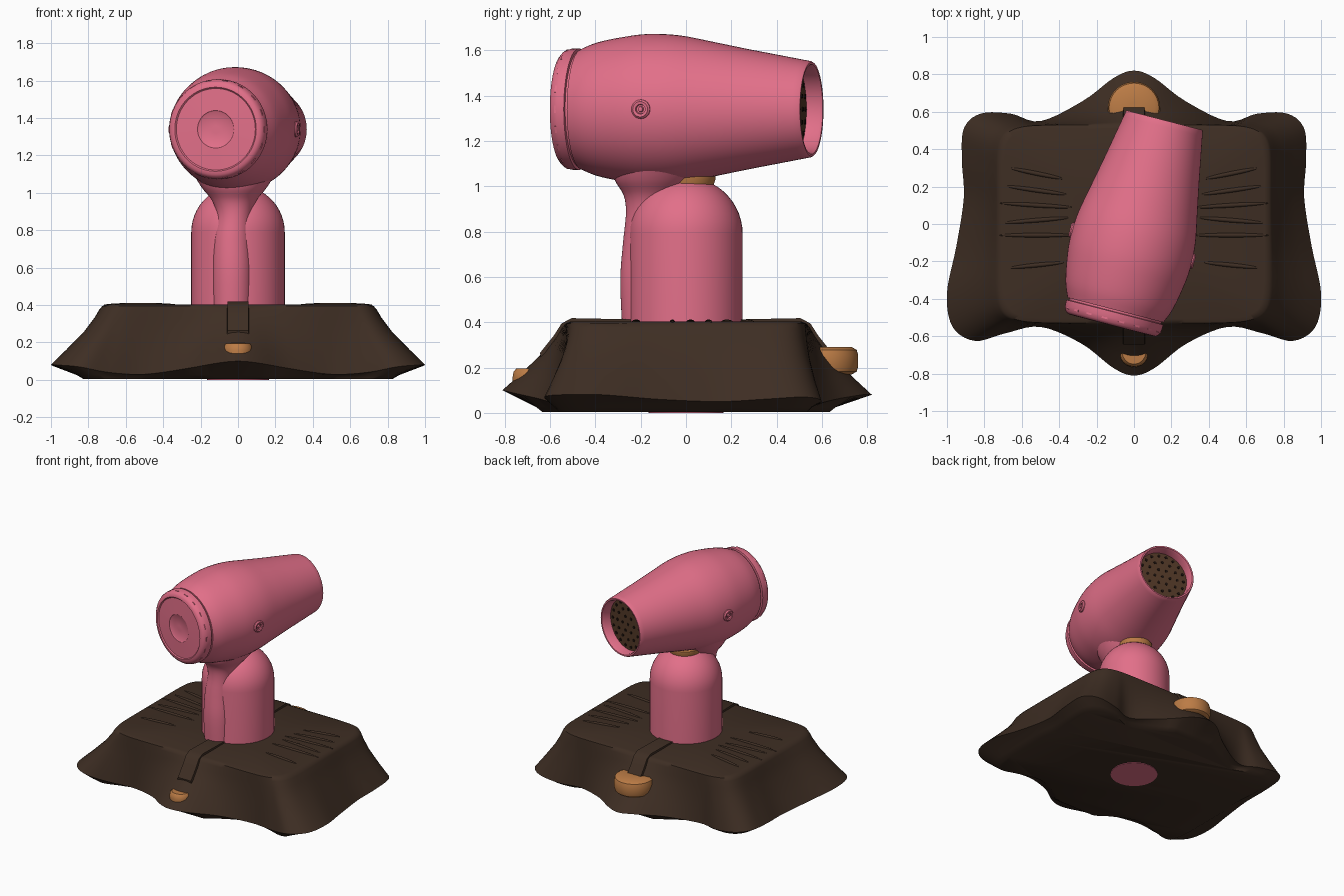
import bpy, bmesh, math
from mathutils import Vector, Matrix

if "Cube" in bpy.data.objects:
    bpy.data.objects.remove(bpy.data.objects["Cube"])


def material(name, rgb):
    m = bpy.data.materials.new(name)
    m.diffuse_color = (*rgb, 1)
    m.use_nodes = True
    m.node_tree.nodes["Principled BSDF"].inputs["Base Color"].default_value = m.diffuse_color
    return m


PINK = material("pink", (0.76, 0.16, 0.25))
BROWN = material("dark_brown", (0.048, 0.027, 0.017))
ORANGE = material("orange_tan", (0.50, 0.20, 0.06))
GRILLE = material("grille_brown", (0.085, 0.040, 0.020))
HOLE = material("hole_black", (0.012, 0.006, 0.004))


def loft(name, rings, mat, matrix=None, angle=40, caps=True):
    """Skin a list of closed point rings."""
    bm = bmesh.new()
    vr = [[bm.verts.new(p) for p in r] for r in rings]
    n = len(rings[0])
    for a, b in zip(vr, vr[1:]):
        for i in range(n):
            j = (i + 1) % n
            bm.faces.new((a[i], a[j], b[j], b[i]))
    if caps:
        bm.faces.new(vr[0][::-1])
        bm.faces.new(vr[-1])
    bmesh.ops.recalc_face_normals(bm, faces=bm.faces)
    me = bpy.data.meshes.new(name)
    bm.to_mesh(me)
    bm.free()
    ob = bpy.data.objects.new(name, me)
    bpy.context.collection.objects.link(ob)
    me.materials.append(mat)
    if matrix:
        me.transform(matrix)
    bpy.ops.object.select_all(action='DESELECT')
    ob.select_set(True)
    bpy.context.view_layer.objects.active = ob
    bpy.ops.object.shade_smooth_by_angle(angle=math.radians(angle))
    return ob


def circle(rx, ry, z, cx=0, cy=0, n=48):
    return [(cx + rx * math.cos(2 * math.pi * i / n),
             cy + ry * math.sin(2 * math.pi * i / n), z) for i in range(n)]


def lathe(name, prof, mat, matrix=None, n=48, angle=40):
    return loft(name, [circle(r, r, z, n=n) for r, z in prof], mat, matrix, angle)


def box_rings(x, y, z):
    return [[(-x, -y, s), (x, -y, s), (x, y, s), (-x, y, s)] for s in (-z, z)]


def spline(pts, steps, closed):
    """Catmull-Rom through points."""
    n, out = len(pts), []
    for i in range(n if closed else n - 1):
        g = lambda k: Vector(pts[k % n] if closed else pts[max(0, min(n - 1, k))])
        a, b, c, d = g(i - 1), g(i), g(i + 1), g(i + 2)
        for s in range(steps):
            t = s / steps
            out.append(0.5 * (2 * b + (c - a) * t + (2 * a - 5 * b + 4 * c - d) * t * t
                              + (3 * b - a - 3 * c + d) * t ** 3))
    if not closed:
        out.append(Vector(pts[-1]))
    return out


# dryer frame: local z runs along the barrel toward the nozzle
AXIS = (Matrix.Translation((0.02, 0, 1.34)) @ Matrix.Rotation(math.radians(-14.5), 4, 'Z')
        @ Matrix.Rotation(math.radians(-90), 4, 'X'))

# dryer barrel, hollow at the nozzle
body = spline([(0.265, -0.475), (0.295, -0.40), (0.318, -0.29), (0.332, -0.17), (0.326, -0.03),
               (0.298, 0.12), (0.268, 0.27), (0.240, 0.42), (0.213, 0.565)], 4, False)
lathe("dryer_barrel", [tuple(p) for p in body] +
      [(0.208, 0.573), (0.198, 0.572), (0.192, 0.56), (0.188, 0.48)], PINK, AXIS, 64)

# rear cap with stepped disc and ribs
lathe("rear_cap", [(0.255, -0.47), (0.255, -0.485), (0.268, -0.488), (0.267, -0.52), (0.258, -0.545),
                   (0.243, -0.558), (0.225, -0.560), (0.218, -0.553), (0.10, -0.557),
                   (0.094, -0.552), (0.02, -0.552)], PINK, AXIS, 64)
for i in range(18):
    rot = Matrix.Rotation(2 * math.pi * i / 18, 4, 'Z')
    loft("cap_rib", box_rings(0.006, 0.016, 0.022), PINK,
         AXIS @ rot @ Matrix.Translation((0.259, 0, -0.512)))

# nozzle grille with holes
lathe("nozzle_grille", [(0.19, 0.49), (0.19, 0.50), (0.01, 0.502)], GRILLE, AXIS)
for count, rad in ((1, 0), (6, 0.06), (12, 0.115), (18, 0.165)):
    for i in range(count):
        a = 2 * math.pi * i / count
        lathe("grille_hole", [(0.011, 0.499), (0.011, 0.505)], HOLE,
              AXIS @ Matrix.Translation((rad * math.cos(a), rad * math.sin(a), 0)), 10)

# side pivot knobs
for side in (1, -1):
    m = (AXIS @ Matrix.Translation((0.318 * side, 0, -0.12))
         @ Matrix.Rotation(math.radians(90 * side), 4, 'Y'))
    lathe("side_knob", [(0.044, -0.02), (0.042, 0.018), (0.034, 0.026), (0.022, 0.024),
                        (0.019, 0.012), (0.013, 0.012), (0.011, 0.024), (0.004, 0.026)], PINK, m, 24)

# handle flaring into the barrel
handle = spline([(0.35, -0.03, -0.19, 0.10, 0.09), (0.58, -0.03, -0.19, 0.105, 0.10),
                 (0.75, -0.03, -0.18, 0.10, 0.098), (0.88, -0.02, -0.165, 0.095, 0.10),
                 (0.96, -0.02, -0.15, 0.12, 0.125), (1.03, -0.02, -0.13, 0.175, 0.185),
                 (1.12, -0.02, -0.10, 0.23, 0.23)], 4, False)
loft("handle", [circle(s[3], s[4], s[0], s[1], s[2]) for s in handle], PINK)

# domed post reaching the ground
dome = [(0.25 * math.cos(math.radians(a)), 0.79 + 0.25 * math.sin(math.radians(a)))
        for a in range(0, 86, 7)]
lathe("domed_post", [(0.165, 0), (0.165, 0.1), (0.25, 0.12)] + dome, PINK)
lathe("post_collar", [(0.11, 1.00), (0.12, 1.03), (0.12, 1.045), (0.10, 1.055)], ORANGE,
      Matrix.Translation((0, 0.01, 0)))

# draped cloth: right half of the hem, mirrored to the left
half = [(0, 0.82, 0.08), (0.11, 0.78, 0.08), (0.27, 0.66, 0.06), (0.5, 0.55, 0.03),
        (0.66, 0.59, 0.04), (0.82, 0.59, 0.06), (0.91, 0.51, 0.07), (0.92, 0.34, 0.06),
        (0.91, 0.14, 0.05), (0.95, -0.12, 0.06), (1.0, -0.37, 0.08), (0.97, -0.55, 0.08),
        (0.85, -0.625, 0.07), (0.69, -0.585, 0.04), (0.5, -0.55, 0.03), (0.28, -0.64, 0.06),
        (0.11, -0.77, 0.09), (0, -0.81, 0.10)]
hem = spline(half + [(-x, y, z) for x, y, z in half[-2:0:-1]], 5, True)


def rounded_rect(p, a, b, n):
    """Point of a rounded rectangle on the ray toward p."""
    return Vector((p.x, p.y, 0)) / ((abs(p.x) / a) ** n + (abs(p.y) / b) ** n) ** (1 / n)


top = [rounded_rect(p, 0.725, 0.53, 9) for p in hem]
rings = [[(q.x * 0.3, q.y * 0.3, 0.402) for q in top], [(q.x * 0.96, q.y * 0.96, 0.403) for q in top]]
for t, f in ((0, 0.98), (0.06, 0.92), (0.15, 0.79), (0.35, 0.56), (0.7, 0.25), (1, 0)):
    rings.append([(q.x + (p.x - q.x) * t, q.y + (p.y - q.y) * t, p.z + (0.402 - p.z) * f)
                  for p, q in zip(hem, top)])
under = []
for p in hem:
    a, b = Vector((p.x, p.y, 0)) * 0.93, rounded_rect(p, 0.86, 0.66, 8)
    under.append(min(a, b, key=lambda v: v.length))
rings.append([(q.x, q.y, 0.025) for q in under])
rings.append([(q.x * 0.96, q.y * 0.96, 0.004) for q in under])
loft("draped_cloth", rings, BROWN, angle=50)


def blob(name, loc, size, mat, rot=0):
    prof = [(math.cos(math.radians(a)), math.sin(math.radians(a))) for a in range(-85, 86, 17)]
    m = (Matrix.Translation(loc) @ Matrix.Rotation(rot, 4, 'Z')
         @ Matrix.Diagonal((*size, 1)))
    return lathe(name, prof, mat, m, 20, 60)


# stretch wrinkles fanning out on the cloth top
for side in (1, -1):
    for y, tilt, ln in ((-0.22, -0.10, 0.15), (-0.06, 0.0, 0.20), (0.02, -0.08, 0.18),
                        (0.10, 0.06, 0.20), (0.18, 0.14, 0.17), (0.27, 0.2, 0.15)):
        blob("cloth_wrinkle", (side * 0.52, y, 0.40), (ln, 0.012, 0.012), BROWN, side * tilt)

# strap folds at front and back of the cloth
for s in (1, -1):
    path = [(0.2, 0.402), (0.50, 0.408), (0.545, 0.385), (0.58, 0.33), (0.64, 0.255)]
    loft("cloth_strap", [[(-0.06, s * y, z - 0.02), (0.06, s * y, z - 0.02),
                          (0.055, s * (y + 0.004), z + 0.010), (-0.055, s * (y + 0.004), z + 0.010)]
                         for y, z in path], BROWN)

# orange pads showing through the hem
pad = [(0.8, -1), (0.95, -0.8), (1, -0.4), (1, 0.4), (0.95, 0.8), (0.8, 1), (0.2, 1.03)]
lathe("back_pad", pad, ORANGE, Matrix.Translation((0, 0.62, 0.23)) @ Matrix.Diagonal((0.14, 0.14, 0.06, 1)))
lathe("front_pad", pad, ORANGE, Matrix.Translation((0, -0.685, 0.132)) @ Matrix.Diagonal((0.078, 0.08, 0.063, 1)))
